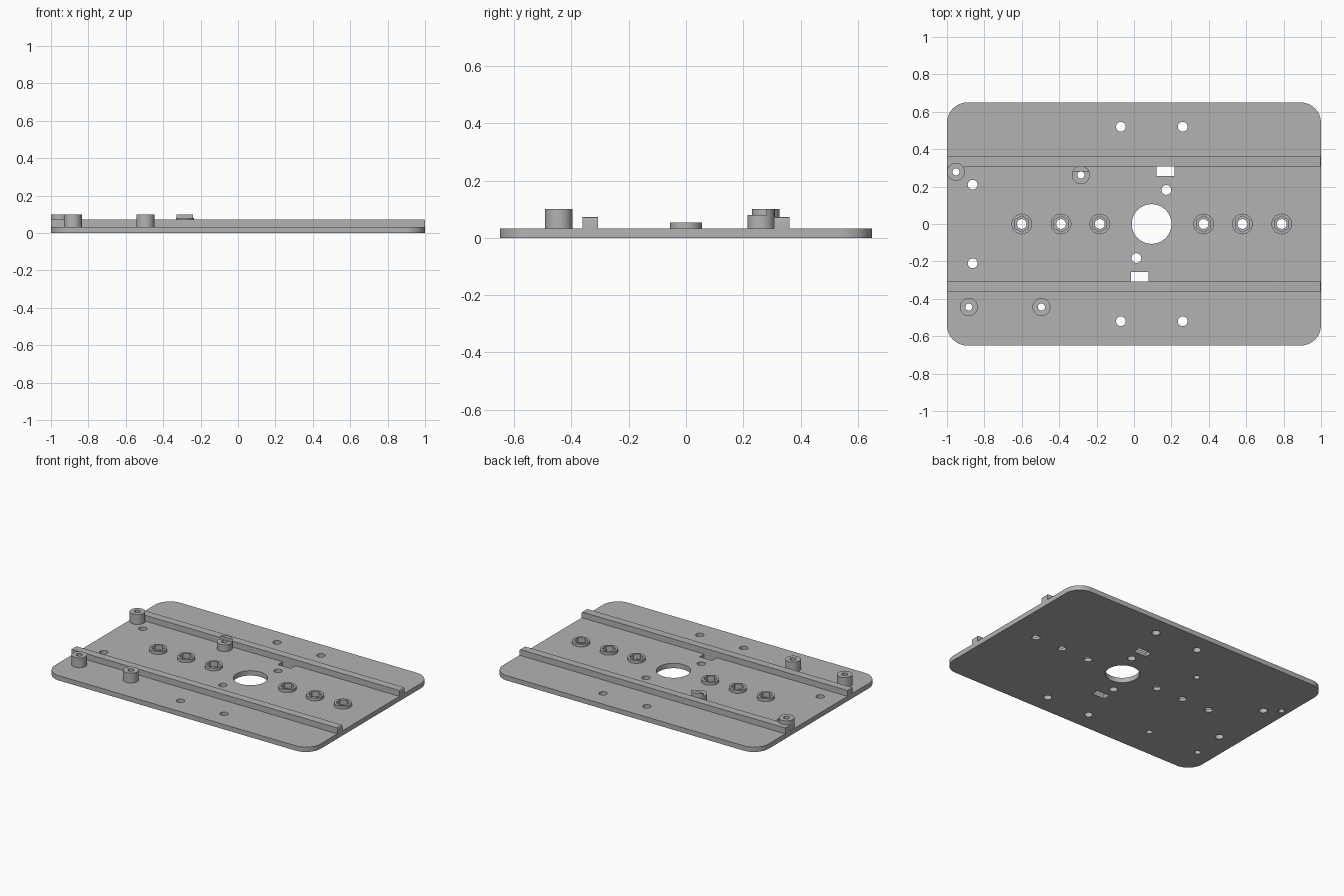
import bpy, bmesh
from math import cos, sin, pi, radians

cube = bpy.data.objects.get("Cube")
if cube:
    bpy.data.objects.remove(cube, do_unlink=True)

PLATE_TOP = 0.033
RAIL_TOP = 0.073
POST_TOP = 0.1

grey = bpy.data.materials.new("plain grey")
grey.use_nodes = True
grey.diffuse_color = (0.45, 0.45, 0.45, 1)
grey.node_tree.nodes["Principled BSDF"].inputs["Base Color"].default_value = (0.45, 0.45, 0.45, 1)


def circle(x, y, r, n=40, turn=0.0):
    return [(x + r * cos(turn + 2 * pi * i / n), y + r * sin(turn + 2 * pi * i / n)) for i in range(n)]


def rect(x0, x1, y0, y1):
    return [(x0, y0), (x1, y0), (x1, y1), (x0, y1)]


def rounded_rect(hx, hy, r, n=12):
    corners = [(1, 1), (-1, 1), (-1, -1), (1, -1)]
    return [(sx * (hx - r) + r * cos(pi / 2 * (q + i / n)), sy * (hy - r) + r * sin(pi / 2 * (q + i / n)))
            for q, (sx, sy) in enumerate(corners) for i in range(n + 1)]


def prism(name, outlines, z0, z1):
    """Extrude one or more closed outlines from z0 to z1 as one object."""
    bm = bmesh.new()
    for outline in outlines:
        face = bm.faces.new([bm.verts.new((x, y, z0)) for x, y in outline])
        top = bmesh.ops.extrude_face_region(bm, geom=[face])["geom"]
        verts = [g for g in top if isinstance(g, bmesh.types.BMVert)]
        bmesh.ops.translate(bm, verts=verts, vec=(0, 0, z1 - z0))
    bmesh.ops.recalc_face_normals(bm, faces=bm.faces)
    mesh = bpy.data.meshes.new(name)
    bm.to_mesh(mesh)
    bm.free()
    mesh.materials.append(grey)
    obj = bpy.data.objects.new(name, mesh)
    bpy.context.collection.objects.link(obj)
    return obj


def activate(obj):
    bpy.ops.object.select_all(action="DESELECT")
    obj.select_set(True)
    bpy.context.view_layer.objects.active = obj


def cut(obj, *cutters):
    activate(obj)
    for cutter in cutters:
        mod = obj.modifiers.new("cut", "BOOLEAN")
        mod.operation = "DIFFERENCE"
        mod.solver = "EXACT"
        mod.object = cutter
        bpy.ops.object.modifier_apply(modifier=mod.name)


# Layout
nut_xs = [-0.6, -0.39, -0.183, 0.372, 0.58, 0.79]
posts = {"back_right_post": (-0.952, 0.279), "middle_post": (-0.284, 0.262),
         "front_right_post": (-0.883, -0.444), "front_inner_post": (-0.495, -0.444)}
screw_holes = [(x, s * y) for x, y in [(-0.07, 0.52), (0.26, 0.52), (-0.863, 0.21)] for s in (1, -1)]
screw_holes += [(0.173, 0.182), (0.013, -0.182)]

# Cutters
holes = prism("hole_cutter",
              [circle(0.094, 0, 0.106, 64)]
              + [circle(x, y, 0.026) for x, y in screw_holes]
              + [circle(x, 0, 0.026) for x in nut_xs]
              + [circle(x, y, 0.019) for x, y in posts.values()]
              + [rect(0.12, 0.217, 0.257, 0.307), rect(-0.016, 0.078, -0.307, -0.257)],
              -0.1, 0.2)
pockets = prism("nut_pocket_cutter", [circle(x, 0, 0.043, 6, pi / 6) for x in nut_xs], 0.02, 0.2)
step = prism("post_step_cutter", [rect(-0.4, -0.2, 0.15, 0.281)], 0.08, 0.2)

# Base plate
plate = prism("base_plate", [rounded_rect(1, 0.65, 0.11)], 0, PLATE_TOP)
cut(plate, pockets, holes)
parts = [plate]

# Two long rails with the left top end edge eased
for name, s in (("back_rail", 1), ("front_rail", -1)):
    rail = prism(name, [rect(-1, 1, s * 0.334 - 0.027, s * 0.334 + 0.027)], PLATE_TOP, RAIL_TOP)
    bm = bmesh.new()
    bm.from_mesh(rail.data)
    edges = [e for e in bm.edges if all(v.co.x > 0.9 and v.co.z > 0.06 for v in e.verts)]
    bmesh.ops.bevel(bm, geom=edges, offset=0.008, segments=3, affect="EDGES", profile=0.5)
    bm.to_mesh(rail.data)
    bm.free()
    parts.append(rail)

# Round bosses with hexagonal nut pockets
for i, x in enumerate(nut_xs):
    boss = prism(f"nut_boss_{i + 1}", [circle(x, 0, 0.055, 48)], PLATE_TOP, 0.053)
    cut(boss, pockets)
    parts.append(boss)

# Hollow mounting posts; the middle one has a stepped top
for name, (x, y) in posts.items():
    post = prism(name, [circle(x, y, 0.048, 48)], PLATE_TOP, POST_TOP)
    cut(post, holes)
    if name == "middle_post":
        cut(post, step)
    parts.append(post)

for cutter in (holes, pockets, step):
    bpy.data.objects.remove(cutter, do_unlink=True)

for part in parts:
    activate(part)
    bpy.ops.object.shade_smooth_by_angle(angle=radians(30))
